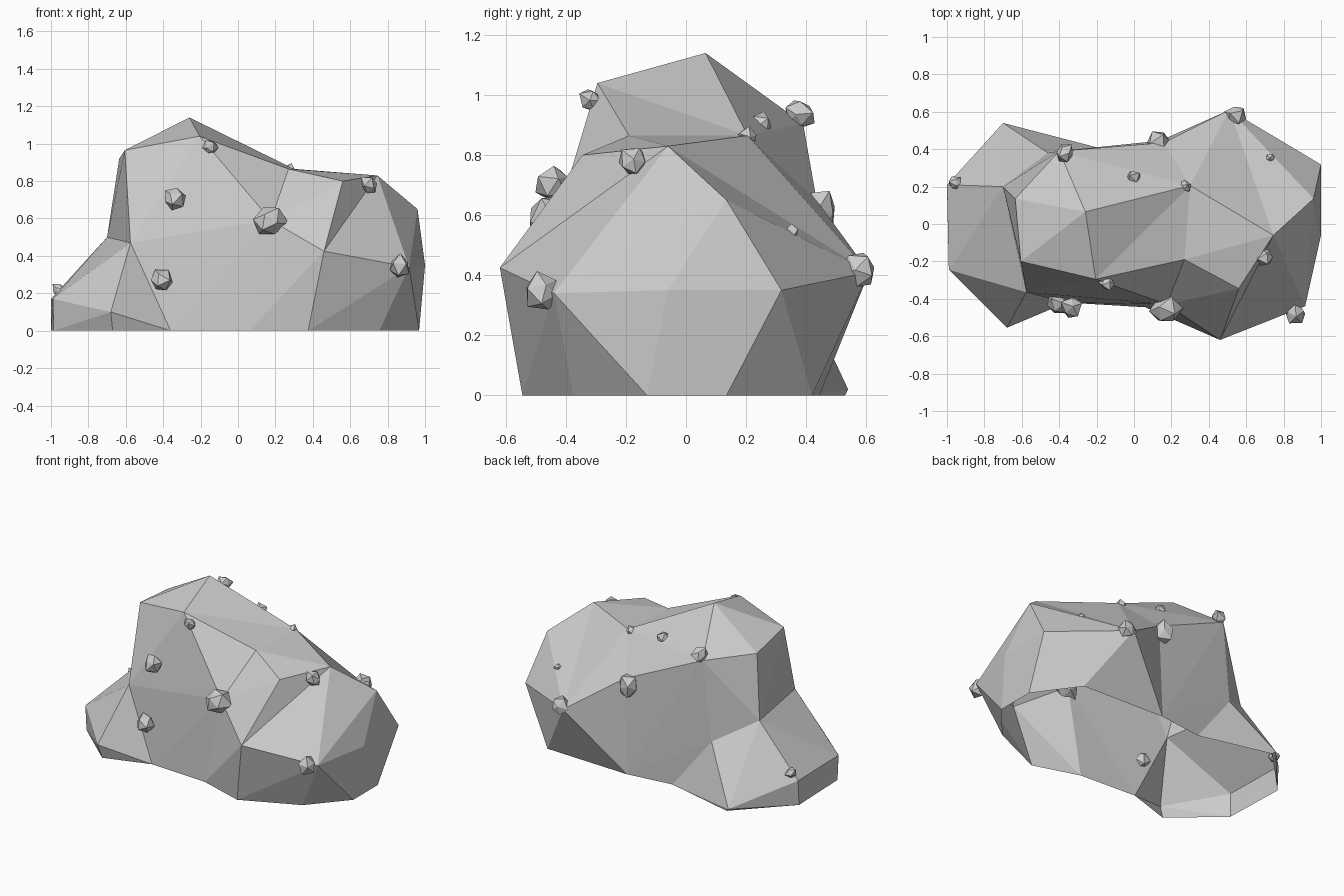
import bpy, bmesh, random
from mathutils import Vector, Euler

if "Cube" in bpy.data.objects:
    bpy.data.objects.remove(bpy.data.objects["Cube"])

random.seed(4)

# Corner points of the boulder, shared between its three convex lumps
foot = {
    'A': (-1.0, .21, .17), 'B': (-.99, -.245, .17), 'C': (-.68, -.555, .10),
    'D': (-.70, .54, .02), 'a': (-1.0, .20, 0), 'b': (-.985, -.24, 0),
    'c': (-.67, -.52, 0), 'd': (-.68, .53, 0)}
waist = {
    'E': (-.70, .20, .50), 'L': (-.575, -.365, .47), 'X': (-.46, .38, .36),
    'm': (-.36, -.42, 0), 'w': (-.18, .405, 0)}
crown = {
    'F': (-.635, .135, .92), 'G': (-.605, -.20, .965), 'H': (-.205, -.295, 1.04),
    'J': (-.26, .065, 1.14), 'K': (-.40, .39, .905)}
saddle = {
    'I': (.27, -.19, .865), 'V': (.30, .205, .865), 'W': (.16, .435, .65),
    'Y': (.175, -.43, .59), 'g': (.06, -.445, 0), 'o': (.14, .445, 0)}
shoulder = {
    'N': (.46, -.62, .425), 'n': (.375, -.545, 0),
    'O': (.56, -.345, .80), 'P': (.745, -.06, .83), 'Q': (.915, -.44, .34),
    'R': (1.0, -.06, .35), 'S': (1.0, .318, .35), 'T': (.96, .135, .65),
    'U': (.51, .61, .41), 'q': (.755, -.375, 0), 'r': (.968, -.13, 0),
    's': (.968, .135, 0), 'u': (.76, .42, 0)}


def hull_faces(points):
    """Triangles of a convex hull, as lists of point names."""
    names = list(points)
    bm = bmesh.new()
    for n in names:
        bm.verts.new(points[n])
    bmesh.ops.convex_hull(bm, input=bm.verts[:], use_existing_faces=False)
    found = [[v.co.copy() for v in f.verts] for f in bm.faces]
    bm.free()
    near = lambda co: min(names, key=lambda n: (Vector(points[n]) - co).length)
    return [[near(co) for co in f] for f in found]


def add_object(name, bm):
    me = bpy.data.meshes.new(name)
    bm.to_mesh(me)
    bm.free()
    ob = bpy.data.objects.new(name, me)
    bpy.context.collection.objects.link(ob)
    return ob


# Boulder: three hulls stitched into one shell, open underneath
every = {**foot, **waist, **crown, **saddle, **shoulder}
bm = bmesh.new()
verts = {n: bm.verts.new(p) for n, p in every.items()}
for lump in ({**foot, **waist}, {**waist, **crown, **saddle}, {**saddle, **shoulder}):
    for f in hull_faces(lump):
        on_ground = all(every[n][2] < .01 for n in f)
        inner_wall = all(n in waist for n in f) or all(n in saddle for n in f)
        if not on_ground and not inner_wall:
            bm.faces.new([verts[n] for n in f])
bmesh.ops.recalc_face_normals(bm, faces=bm.faces[:])
# Hollow creases: turn these ridges into valleys
for p, q in ('OQ', 'VT', 'JI', 'Kw'):
    ridge = bm.edges.get((verts[p], verts[q]))
    if ridge:
        bmesh.ops.rotate_edges(bm, edges=[ridge], use_ccw=False)
bmesh.ops.recalc_face_normals(bm, faces=bm.faces[:])
add_object("boulder", bm)

# Pebbles stuck on the boulder: x, y, z, radius
pebbles = [
    (-.145, -.315, .98, .045), (-.34, -.44, .705, .065), (-.41, -.42, .265, .065),
    (.165, -.455, .585, .095), (.70, -.175, .775, .058), (.86, -.475, .345, .064),
    (-.955, .215, .22, .042), (-.37, .375, .935, .055), (-.005, .24, .895, .052),
    (.135, .44, .61, .075), (.545, .58, .415, .06), (.27, .20, .86, .037),
    (.73, .35, .54, .028)]
for i, (x, y, z, r) in enumerate(pebbles):
    bm = bmesh.new()
    bmesh.ops.create_icosphere(bm, subdivisions=1, radius=r)
    turn = Euler([random.uniform(0, 6.28) for _ in range(3)]).to_matrix()
    for v in bm.verts:
        v.co = turn @ (v.co * random.uniform(.7, 1.15)) + Vector((x, y, z))
    add_object(f"pebble_{i + 1}", bm)
